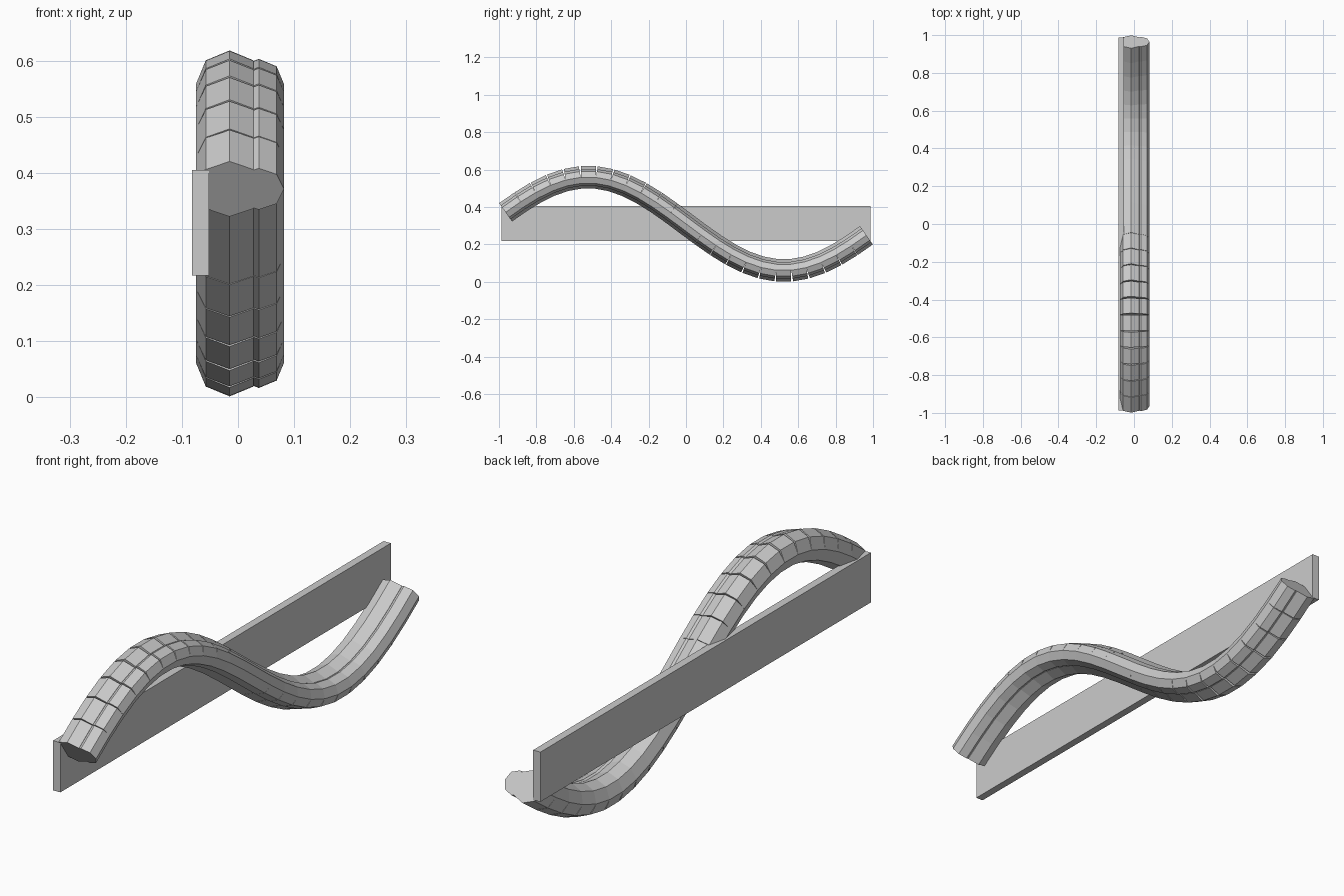
import bpy, bmesh, math
from mathutils import Matrix, Vector

if "Cube" in bpy.data.objects:
    bpy.data.objects.remove(bpy.data.objects["Cube"])

SEGMENTS, HALF_LEN = 24, 0.9646


def path(i):
    """Point i on the sine path the rods follow."""
    y = -HALF_LEN + 2 * HALF_LEN * i / SEGMENTS
    return Vector((0, y, 0.31 - 0.25 * math.sin(3 * y)))


def add_object(name, bm):
    mesh = bpy.data.meshes.new(name)
    bm.to_mesh(mesh)
    bm.free()
    bpy.context.collection.objects.link(bpy.data.objects.new(name, mesh))


def wavy_rod(name, x, radius):
    """Chain of straight eight-sided cylinders, one per path step."""
    bm = bmesh.new()
    for i in range(SEGMENTS):
        a, b = path(i), path(i + 1)
        step = b - a
        tilt = math.atan2(step.z, step.y) - math.pi / 2
        mid = (a + b) / 2 + Vector((x, 0, 0))
        bmesh.ops.create_cone(
            bm, cap_ends=True, segments=8, radius1=radius, radius2=radius,
            depth=step.length,
            matrix=Matrix.Translation(mid) @ Matrix.Rotation(tilt, 4, 'X'))
    add_object(name, bm)


# Two overlapping wavy rods
wavy_rod("wave_main_rod", -0.015, 0.06)
wavy_rod("wave_side_rod", 0.037, 0.045)

# Flat backing plate
bm = bmesh.new()
bmesh.ops.create_cube(
    bm, size=1,
    matrix=Matrix.Translation((-0.067, 0, 0.311)) @ Matrix.Diagonal((0.03, 1.974, 0.188, 1)))
add_object("backing_plate", bm)
